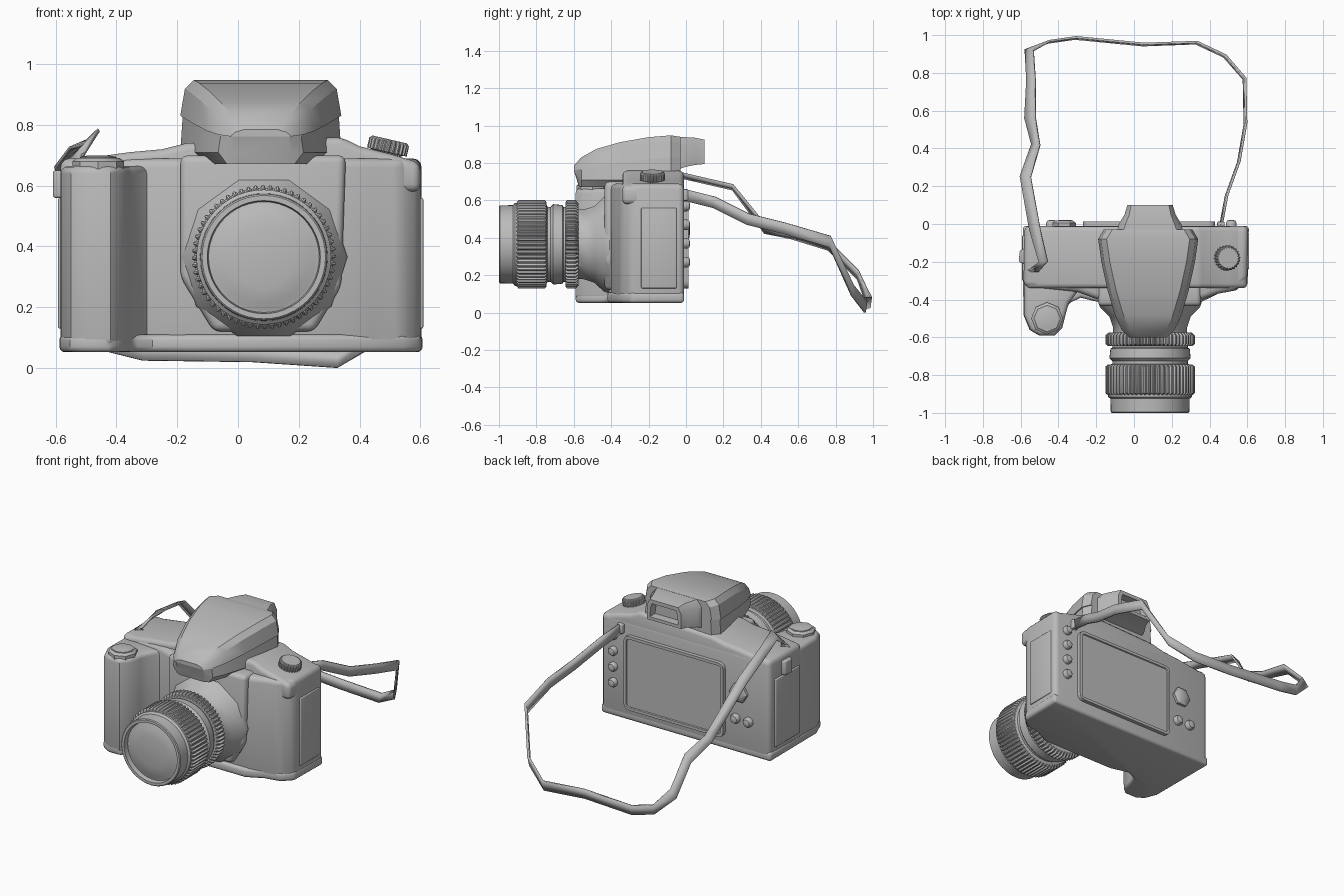
import bpy, bmesh
from math import sin, cos, pi, radians
from mathutils import Vector, Matrix

cube = bpy.data.objects.get("Cube")
if cube:
    bpy.data.objects.remove(cube)

GREY = (0.5, 0.5, 0.5, 1)
mat = bpy.data.materials.new("plain_grey")
mat.use_nodes = True
mat.diffuse_color = GREY
mat.node_tree.nodes["Principled BSDF"].inputs["Base Color"].default_value = GREY


def finish(name, bm, angle=35):
    bmesh.ops.recalc_face_normals(bm, faces=bm.faces)
    me = bpy.data.meshes.new(name)
    bm.to_mesh(me)
    bm.free()
    me.materials.append(mat)
    ob = bpy.data.objects.new(name, me)
    bpy.context.collection.objects.link(ob)
    bpy.ops.object.select_all(action='DESELECT')
    ob.select_set(True)
    bpy.context.view_layer.objects.active = ob
    bpy.ops.object.shade_smooth_by_angle(angle=radians(angle))
    return ob


def loft(name, rings, bevel=0, inset=None, limit=25, angle=35):
    """Skin equal-length rings, cap both ends, optionally sink the last cap and round edges."""
    bm = bmesh.new()
    vs = [[bm.verts.new(p) for p in r] for r in rings]
    n = len(rings[0])
    for a, b in zip(vs, vs[1:]):
        for i in range(n):
            j = (i + 1) % n
            bm.faces.new((a[i], a[j], b[j], b[i]))
    bm.faces.new(vs[0])
    cap = bm.faces.new(vs[-1])
    bmesh.ops.recalc_face_normals(bm, faces=bm.faces)
    if inset:
        bmesh.ops.inset_region(bm, faces=[cap], thickness=inset[0])
        shift = cap.normal * -inset[1]
        bm.normal_update()
        ring = bmesh.ops.inset_region(bm, faces=[cap], thickness=0.003)
        bmesh.ops.translate(bm, verts=cap.verts, vec=shift)
    if bevel:
        bm.normal_update()
        edges = [e for e in bm.edges if e.calc_face_angle(0) > radians(limit)]
        bmesh.ops.bevel(bm, geom=edges, offset=bevel, segments=3, profile=0.5,
                        affect='EDGES', clamp_overlap=True)
    return finish(name, bm, angle)


def along_z(name, outline, z0, z1, **kw):
    return loft(name, [[(x, y, z) for x, y in outline] for z in (z0, z1)], **kw)


def along_y(name, outline, y0, y1, **kw):
    return loft(name, [[(x, y, z) for x, z in outline] for y in (y0, y1)], **kw)


def circle(r, n, teeth=0.0):
    """Points on a circle; with teeth, every second pair of points is pulled inward."""
    return [((r - (teeth if i % 4 > 1 else 0)) * cos(2 * pi * i / n),
             (r - (teeth if i % 4 > 1 else 0)) * sin(2 * pi * i / n)) for i in range(n)]


LX, LZ = 0.085, 0.365  # lens axis


def lens_part(name, profile, n=48, teeth=0.0):
    return loft(name, [[(LX + a, y, LZ + b) for a, b in circle(r, n, teeth)]
                       for r, y in profile])


def dial(name, centre, profile, n=24, teeth=0.0, tilt=None):
    ob = loft(name, [[(a, b, z) for a, b in circle(r, n, teeth)] for r, z in profile])
    ob.matrix_world = Matrix.Translation(centre) @ (tilt or Matrix())
    return ob


# body shell, base plate, shoulders and front plate
body = [(-0.58, -0.01), (-0.585, -0.33), (-0.3, -0.36), (-0.19, -0.4), (0.36, -0.4),
        (0.44, -0.37), (0.54, -0.35), (0.6, -0.29), (0.605, -0.01)]
along_z("body_shell", body, 0.06, 0.69, bevel=0.03)
grip = [(-0.58, -0.2), (-0.583, -0.48), (-0.55, -0.56), (-0.5, -0.59), (-0.42, -0.59),
        (-0.38, -0.55), (-0.36, -0.47), (-0.345, -0.42), (-0.3, -0.36), (-0.3, -0.2)]
base = [(-0.585, -0.01)] + grip[1:8] + [(-0.28, -0.39), (-0.16, -0.42), (0.34, -0.42)] + body[5:]
along_z("base_plate", [(x * 1.005, y) for x, y in base], 0.052, 0.11, bevel=0.018, limit=40)
shoulder = [(-0.575, 0.58), (-0.575, 0.68), (-0.36, 0.71), (-0.25, 0.72), (-0.17, 0.74),
            (0.34, 0.76), (0.4, 0.73), (0.5, 0.705), (0.6, 0.675), (0.6, 0.58)]
along_y("shoulders", shoulder, -0.34, -0.012, bevel=0.025)
plate = [(-0.19, 0.3), (-0.08, 0.12), (0.25, 0.12), (0.34, 0.27), (0.355, 0.7), (-0.19, 0.7)]
along_y("front_plate", plate, -0.3, -0.435, bevel=0.025)

# hand grip with shutter button
along_z("hand_grip", grip, 0.07, 0.665, bevel=0.025, limit=50)
dial("shutter_collar", (-0.46, -0.5, 0.65), [(0.085, 0), (0.085, 0.03), (0.07, 0.042)], n=8)
dial("shutter_button", (-0.46, -0.5, 0.68), [(0.06, 0), (0.06, 0.015), (0.03, 0.02)])

# viewfinder housing: lower skirt and overhanging cap, lofted from back to front
CX = 0.075
stations = [  # y, half width, seam height, roof height
    (-0.03, 0.235, 0.835, 0.94), (-0.08, 0.265, 0.83, 0.948), (-0.2, 0.248, 0.82, 0.938),
    (-0.35, 0.215, 0.80, 0.912), (-0.48, 0.177, 0.78, 0.875), (-0.56, 0.14, 0.768, 0.83),
    (-0.6, 0.1, 0.762, 0.785)]
skirt, cap = [], []
for y, w, s, top in stations:
    yb = max(y, -0.56 + (y + 0.56) * 0.3)
    skirt.append([(CX + k * a, yy, z) for k, a, yy, z in (
        (-1, w * 0.8, yb, 0.672), (1, w * 0.8, yb, 0.672), (1, w, yb, 0.71), (1, w - 0.008, y, s),
        (-1, w - 0.008, y, s), (-1, w, yb, 0.71))])
    e = min(0.03, (top - s) * 0.4)
    cap.append([(CX + k * a, y, z) for k, a, z in (
        (-1, w, s), (1, w, s), (1, w - 0.015, top - e), (1, w - 0.045, top),
        (-1, w - 0.045, top), (-1, w - 0.015, top - e))])
loft("viewfinder_skirt", skirt, angle=30)
loft("viewfinder_cap", cap, angle=30)


def eye_ring(y, wb, wt, zb, zt):
    return [(CX + 0.01 - wb, y, zb), (CX + 0.01 + wb, y, zb), (CX + 0.01 + wb, y, zt - 0.04),
            (CX + 0.01 + wt, y, zt), (CX + 0.01 - wt, y, zt), (CX + 0.01 - wb, y, zt - 0.04)]


loft("eyepiece", [eye_ring(-0.06, 0.18, 0.15, 0.76, 0.94), eye_ring(0.0, 0.165, 0.13, 0.78, 0.938),
                  eye_ring(0.05, 0.135, 0.11, 0.79, 0.935), eye_ring(0.1, 0.12, 0.1, 0.795, 0.925)],
     inset=(0.028, 0.05))

# lens: mount, barrels, ridged rings and domed front
lens_part("lens_mount", [(0.275, -0.41), (0.265, -0.44), (0.215, -0.49), (0.195, -0.55),
                         (0.195, -0.62)], n=10)
lens_part("aperture_ring", [(0.22, -0.575), (0.237, -0.59), (0.237, -0.635), (0.225, -0.645)],
          n=240, teeth=0.012)
lens_part("lens_barrel", [(0.2, -0.6), (0.2, -0.655), (0.21, -0.66), (0.215, -0.71),
                          (0.2, -0.725), (0.2, -0.74), (0.222, -0.75), (0.222, -0.915),
                          (0.21, -0.925), (0.208, -0.995), (0.203, -1.0), (0.186, -1.0),
                          (0.182, -0.97), (0.172, -0.972), (0.15, -0.982), (0.1, -0.99),
                          (0.02, -0.994)])
lens_part("focus_ring", [(0.225, -0.745), (0.237, -0.755), (0.237, -0.895), (0.225, -0.905)],
          n=240, teeth=0.009)

# mode dial on the sloping shoulder
dial("mode_dial", (0.485, -0.18, 0.69), [(0.05, 0), (0.05, 0.02), (0.067, 0.022), (0.067, 0.055),
                                         (0.058, 0.064)],
     n=96, teeth=0.005, tilt=Matrix.Rotation(radians(13), 4, 'Y'))

# rear screen and controls
def rounded(x0, x1, z0, z1, r):
    out = []
    for cx, cz, q in ((x1 - r, z1 - r, 0), (x0 + r, z1 - r, 1), (x0 + r, z0 + r, 2), (x1 - r, z0 + r, 3)):
        out += [(cx + r * cos((q + t / 3) * pi / 2), cz + r * sin((q + t / 3) * pi / 2)) for t in range(4)]
    return out


along_y("rear_screen", rounded(-0.27, 0.43, 0.13, 0.6, 0.035), -0.03, 0.014, inset=(0.018, 0.007))


def rear_button(name, x, z, r, n=16):
    loft(name, [[(x + a, y, z + b) for a, b in circle(k * r, n)]
                for k, y in ((1, -0.03), (1, 0.006), (0.75, 0.018), (0.2, 0.022))])


for i in range(4):
    rear_button(f"left_rear_button_{i + 1}", 0.515, 0.27 + 0.1 * i, 0.028)
rear_button("direction_pad", -0.37, 0.44, 0.062, 6)
rear_button("inner_rear_button", -0.345, 0.27, 0.03)
rear_button("outer_rear_button", -0.435, 0.27, 0.03)

# side doors and strap lugs
for name, x0, x1, y0, y1 in (("card_door", -0.592, -0.55, -0.3, -0.06),
                             ("port_cover", 0.57, 0.61, -0.24, -0.05)):
    along_z(name, [(x0, y0), (x1, y0), (x1, y1), (x0, y1)], 0.13, 0.56, bevel=0.006)
along_z("right_strap_lug", [(-0.61, -0.2), (-0.56, -0.22), (-0.56, -0.12), (-0.605, -0.14)],
        0.56, 0.65, bevel=0.008)
along_z("left_strap_lug", [(0.44, -0.03), (0.48, -0.03), (0.48, 0.012), (0.44, 0.012)],
        0.6, 0.66, bevel=0.006)

# neck strap: centre line points, with the half width direction of the band
flat, tilt, upright = (0.028, 0, 0.012), (0.022, 0, 0.024), (0.004, 0.004, 0.03)
path = [((-0.575, -0.15, 0.62), flat), ((-0.53, -0.25, 0.7), flat), ((-0.48, -0.2, 0.76), tilt),
        ((-0.525, -0.03, 0.735), flat), ((-0.575, 0.25, 0.67), flat), ((-0.52, 0.42, 0.45), tilt),
        ((-0.55, 0.56, 0.41), flat), ((-0.545, 0.76, 0.36), tilt), ((-0.555, 0.92, 0.2), tilt),
        ((-0.45, 0.965, 0.09), upright), ((-0.31, 0.985, 0.055), upright),
        ((0.05, 0.95, 0.05), upright), ((0.33, 0.96, 0.031), upright),
        ((0.48, 0.89, 0.12), upright), ((0.585, 0.77, 0.38), upright),
        ((0.59, 0.53, 0.45), upright), ((0.555, 0.33, 0.5), upright),
        ((0.49, 0.15, 0.59), upright), ((0.46, -0.01, 0.63), upright)]
bm = bmesh.new()
pairs = [[bm.verts.new(Vector(p) + Vector(w) * k) for k in (-1, 1)] for p, w in path]
for a, b in zip(pairs, pairs[1:]):
    bm.faces.new((a[0], a[1], b[1], b[0]))
strap = finish("neck_strap", bm, 20)
thick = strap.modifiers.new("thickness", 'SOLIDIFY')
thick.thickness = 0.012
thick.offset = 0
